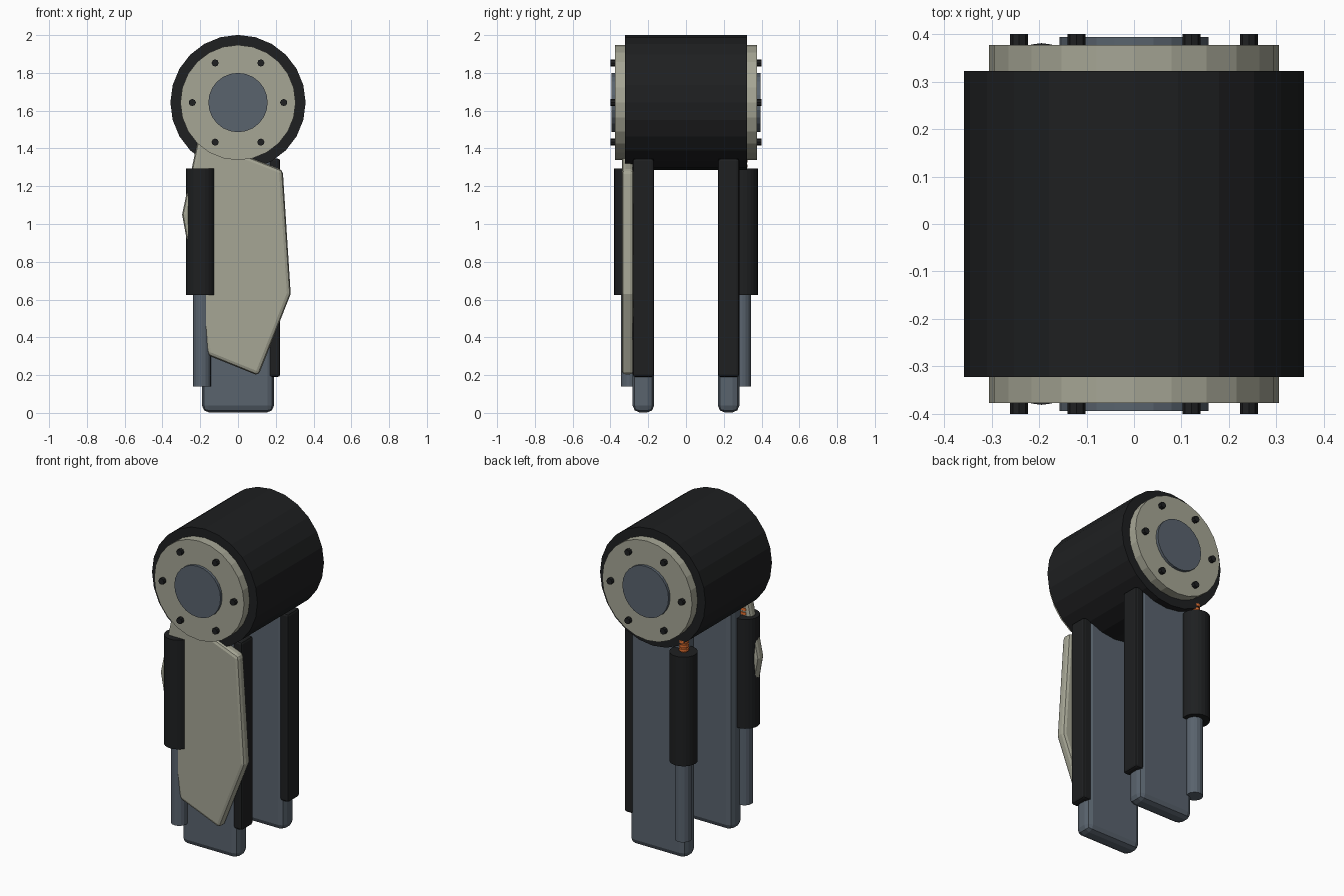
import bpy, bmesh, math
from mathutils import Matrix

if "Cube" in bpy.data.objects:
    bpy.data.objects.remove(bpy.data.objects["Cube"])


def material(name, rgb):
    m = bpy.data.materials.new(name)
    m.diffuse_color = (*rgb, 1)
    m.use_nodes = True
    m.node_tree.nodes["Principled BSDF"].inputs["Base Color"].default_value = m.diffuse_color
    return m


BLACK = material("black", (0.013, 0.014, 0.015))
BEIGE = material("beige", (0.38, 0.38, 0.30))
STEEL = material("steel", (0.10, 0.125, 0.155))
ORANGE = material("orange", (0.75, 0.16, 0.03))


def finish(bm, name, mat, bevel=0, segments=2):
    bmesh.ops.recalc_face_normals(bm, faces=bm.faces)
    mesh = bpy.data.meshes.new(name)
    bm.to_mesh(mesh)
    bm.free()
    mesh.materials.append(mat)
    ob = bpy.data.objects.new(name, mesh)
    bpy.context.collection.objects.link(ob)
    if bevel:
        mod = ob.modifiers.new("Bevel", 'BEVEL')
        mod.width, mod.segments, mod.limit_method = bevel, segments, 'ANGLE'
    return ob


def cylinder(name, mat, r, centre, length, axis='Z', sides=24):
    bm = bmesh.new()
    turn = Matrix.Rotation(math.pi / 2, 4, 'X') if axis == 'Y' else Matrix()
    bmesh.ops.create_cone(bm, cap_ends=True, segments=sides, radius1=r, radius2=r,
                          depth=length, matrix=Matrix.Translation(centre) @ turn)
    return finish(bm, name, mat)


def box(name, mat, lo, hi, bevel):
    bm = bmesh.new()
    mid = [(a + b) / 2 for a, b in zip(lo, hi)]
    size = [b - a for a, b in zip(lo, hi)]
    bmesh.ops.create_cube(bm, size=1, matrix=Matrix.Translation(mid) @ Matrix.Diagonal((*size, 1)))
    return finish(bm, name, mat, bevel)


# Shoulder drum
ZC = 1.643
cylinder("drum", BLACK, 0.358, (0, 0, ZC), 0.645, 'Y')

for side, s in (("front", -1), ("back", 1)):
    # End flange, hub and bolts
    cylinder(f"{side}_flange", BEIGE, 0.305, (0, s * 0.344, ZC), 0.066, 'Y')
    cylinder(f"{side}_hub", STEEL, 0.157, (0, s * 0.377, ZC), 0.033, 'Y')
    for i in range(6):
        a = i * math.pi / 3
        cylinder(f"{side}_bolt_{i + 1}", BLACK, 0.019,
                 (0.242 * math.cos(a), s * 0.385, ZC + 0.242 * math.sin(a)), 0.03, 'Y', 8)

    # Leg slab with edge rail
    y0, y1 = sorted((s * 0.169, s * 0.282))
    box(f"{side}_leg_slab", STEEL, (-0.19, y0, 0.003), (0.19, y1, 1.42), 0.035)
    box(f"{side}_edge_rail", BLACK, (0.165, y0, 0.19), (0.223, y1, 1.347), 0.014)

    # Piston sleeve and rod
    cylinder(f"{side}_piston_sleeve", BLACK, 0.079, (-0.195, s * 0.302, 0.96), 0.67)
    cylinder(f"{side}_piston_rod", STEEL, 0.047, (-0.19, s * 0.298, 0.44), 0.60, sides=16)
    # Ribbed orange hose joining piston to drum
    cylinder(f"{side}_hose", ORANGE, 0.02, (-0.195, s * 0.298, 1.34), 0.12, sides=12)
    for i in range(3):
        cylinder(f"{side}_hose_rib_{i + 1}", ORANGE, 0.028,
                 (-0.195, s * 0.298, 1.308 + i * 0.026), 0.016, sides=12)

# Angular armour plate on the front leg
outline = [(-0.21, 1.46), (0.237, 1.285), (0.279, 0.63), (0.108, 0.197),
           (-0.16, 0.305), (-0.296, 1.05)]
bm = bmesh.new()
face = bm.faces.new([bm.verts.new((x, -0.34, z)) for x, z in outline])
ext = bmesh.ops.extrude_face_region(bm, geom=[face])
bmesh.ops.translate(bm, vec=(0, 0.063, 0),
                    verts=[v for v in ext["geom"] if isinstance(v, bmesh.types.BMVert)])
finish(bm, "armour_plate", BEIGE, 0.02)
